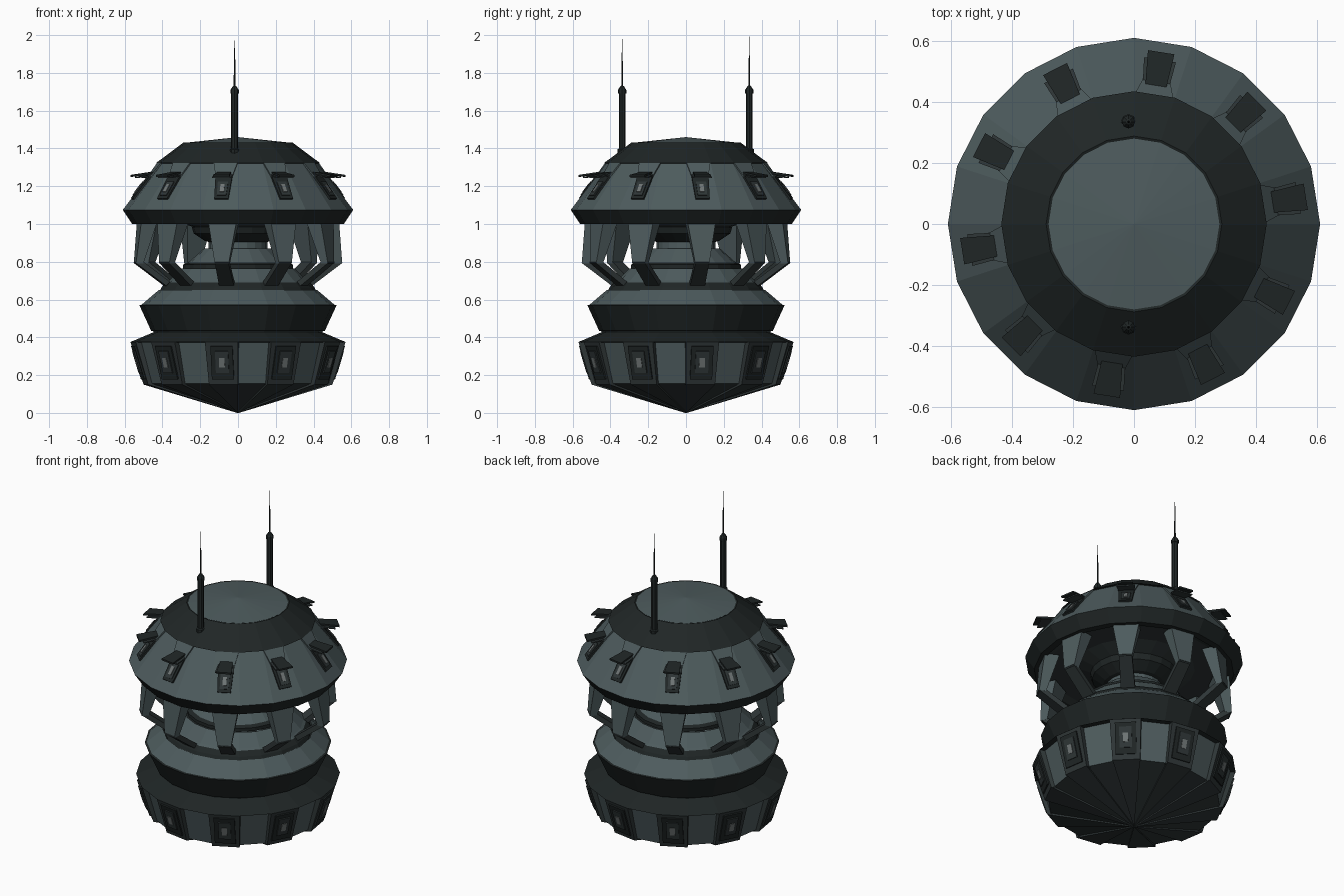
import bpy, bmesh, math

if "Cube" in bpy.data.objects:
    bpy.data.objects.remove(bpy.data.objects["Cube"])

def material(name, rgb):
    m = bpy.data.materials.new(name)
    m.diffuse_color = (*rgb, 1)
    m.use_nodes = True
    m.node_tree.nodes["Principled BSDF"].inputs["Base Color"].default_value = m.diffuse_color
    return m

SLATE = material("slate", (0.075, 0.105, 0.11))
DARK = material("dark_metal", (0.014, 0.019, 0.019))
MID = material("mid_metal", (0.028, 0.037, 0.038))
GLASS = material("window_grey", (0.16, 0.18, 0.18))
ANGLES = [math.radians(9 + 36 * k) for k in range(10)]  # every other facet

def finish(name, bm, mat):
    me = bpy.data.meshes.new(name)
    bm.to_mesh(me)
    bm.free()
    me.materials.append(mat)
    ob = bpy.data.objects.new(name, me)
    bpy.context.collection.objects.link(ob)
    return ob

def lathe(name, profile, mat, sides=20, at=(0, 0)):
    """Revolve (radius, z) points, listed bottom to top on the outside."""
    bm = bmesh.new()
    rings = []
    for r, z in profile:
        rings.append([bm.verts.new((at[0] + r * math.cos(2 * math.pi * j / sides),
                                    at[1] + r * math.sin(2 * math.pi * j / sides), z))
                      for j in range(sides)])
    for lo, hi in zip(rings, rings[1:]):
        for j in range(sides):
            k = (j + 1) % sides
            bm.faces.new((lo[j], lo[k], hi[k], hi[j]))
    bmesh.ops.remove_doubles(bm, verts=bm.verts, dist=1e-5)
    return finish(name, bm, mat)

def slabs(name, a, b, off_a, mat, off_b=None):
    """Ten radial slabs from end a to end b (radius, z, width), thickened by (dr, dz)."""
    off_b = off_b or off_a
    bm = bmesh.new()
    for t in ANGLES:
        c, s = math.cos(t), math.sin(t)
        v = []
        for (r, z, w), (dr, dz) in ((a, off_a), (b, off_b)):
            for rr, zz, u in ((r, z, -w / 2), (r, z, w / 2),
                              (r + dr, z + dz, w / 2), (r + dr, z + dz, -w / 2)):
                v.append(bm.verts.new((rr * c - u * s, rr * s + u * c, zz)))
        bm.faces.new(v[:4])
        bm.faces.new(v[4:])
        for i in range(4):
            j = (i + 1) % 4
            bm.faces.new((v[i], v[j], v[4 + j], v[4 + i]))
    bmesh.ops.recalc_face_normals(bm, faces=bm.faces)
    return finish(name, bm, mat)

# Base: recessed hull with ten raised ribs and wall panels
lathe("base_underside", [(0, 0.005), (0.48, 0.155)], MID)
lathe("base_wall", [(0.48, 0.155), (0.54, 0.375)], SLATE)
slabs("base_rib", (0.005, 0, 0.002), (0.494, 0.15, 0.155), (0, 0.015), MID)
slabs("base_panel", (0.494, 0.15, 0.155), (0.562, 0.375, 0.177), (-0.04, 0.0), MID)
lathe("base_rim", [(0.53, 0.372), (0.57, 0.375), (0.44, 0.43)], DARK)

def wall_r(z):
    return 0.494 + (z - 0.15) * 0.302

def base_plate(name, z0, z1, w, lift, mat):
    slabs(name, (wall_r(z0), z0, w), (wall_r(z1), z1, w), (lift, -0.3 * lift), mat)

base_plate("base_window_frame", 0.18, 0.355, 0.118, 0.008, DARK)
base_plate("base_window_inset", 0.215, 0.33, 0.07, 0.014, MID)
base_plate("base_window_glass", 0.245, 0.295, 0.03, 0.017, GLASS)

# Waist: stacked collars and stepped cones
lathe("lower_neck", [(0.44, 0.42), (0.455, 0.44)], SLATE)
lathe("waist_collar", [(0.44, 0.43), (0.46, 0.435), (0.522, 0.57), (0.48, 0.58)], DARK)
lathe("waist_cone", [(0.51, 0.573), (0.42, 0.65)], SLATE)
lathe("waist_band", [(0.39, 0.642), (0.415, 0.645), (0.405, 0.665), (0.38, 0.69)], DARK)
lathe("upper_waist_cone", [(0.385, 0.685), (0.365, 0.70), (0.30, 0.765)], SLATE)
lathe("column_ring", [(0.26, 0.76), (0.29, 0.765), (0.29, 0.785), (0.265, 0.795)], DARK)
lathe("column_cone", [(0.27, 0.79), (0.18, 0.87), (0.165, 0.87)], SLATE)
lathe("column", [(0.155, 0.865), (0.155, 0.91)], SLATE)
lathe("column_flare", [(0.155, 0.905), (0.175, 0.91), (0.235, 0.95), (0.245, 0.985)], DARK)

# Arms holding the dome
slabs("arm_upper", (0.53, 1.01, 0.15), (0.553, 0.79, 0.075), (-0.085, 0), SLATE, (-0.04, 0))
slabs("arm_lower", (0.555, 0.795, 0.073), (0.385, 0.668, 0.08), (-0.02, 0.022), MID)

# Dome
lathe("dome_underside", [(0.24, 0.985), (0.34, 1.02), (0.48, 1.02), (0.53, 1.0)][::1], MID)
lathe("dome_band", [(0.52, 1.0), (0.56, 1.0), (0.61, 1.075)], DARK)
lathe("dome_shell", [(0.61, 1.075), (0.415, 1.33)], SLATE)
lathe("crown_ring", [(0.40, 1.32), (0.435, 1.322), (0.288, 1.432), (0.278, 1.428)], DARK)
lathe("crown_cap", [(0.28, 1.43), (0, 1.46)], SLATE)

def dome_r(z):
    return 0.988 * (0.61 - (z - 1.075) * 0.765)

def dome_plate(name, z0, z1, w0, w1, lift, mat):
    slabs(name, (dome_r(z0), z0, w0), (dome_r(z1), z1, w1), (lift, 0.75 * lift), mat)

# Dome windows with awning fins
dome_plate("dome_window_frame", 1.13, 1.25, 0.075, 0.09, 0.008, DARK)
dome_plate("dome_window_inset", 1.145, 1.215, 0.05, 0.055, 0.012, MID)
dome_plate("dome_window_glass", 1.16, 1.20, 0.022, 0.022, 0.015, GLASS)
dome_plate("fin_hood", 1.25, 1.325, 0.09, 0.13, 0.006, SLATE)
slabs("fin", (0.57, 1.25, 0.088), (0.45, 1.268, 0.068), (0, 0.01), DARK)
slabs("fin_underplate", (0.545, 1.243, 0.106), (0.45, 1.257, 0.085), (0, 0.007), MID)

# Twin antennas
for side, y in (("front", -0.338), ("back", 0.335)):
    at = (-0.018, y)
    lathe(side + "_antenna_mast",
          [(0.025, 1.37), (0.025, 1.395), (0.018, 1.40), (0.018, 1.69), (0.022, 1.692),
           (0.022, 1.71), (0.009, 1.73), (0, 1.735)], DARK, 8, at)
    lathe(side + "_antenna_needle", [(0.005, 1.73), (0.004, 1.85), (0, 2.0)], DARK, 6, at)
